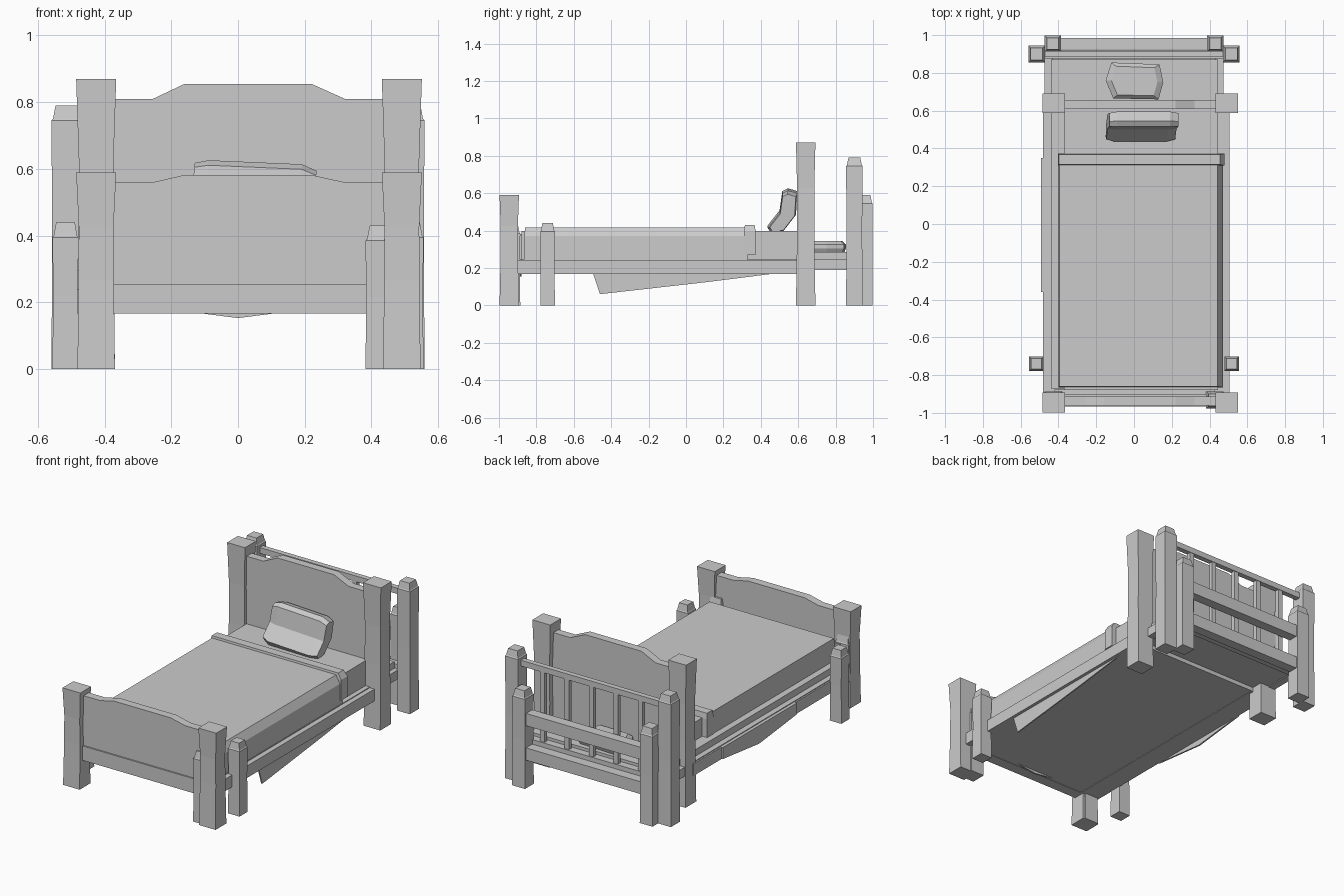
import bpy
import bmesh
from mathutils import Vector

cube = bpy.data.objects.get("Cube")
if cube:
    bpy.data.objects.remove(cube, do_unlink=True)

grey = bpy.data.materials.new("plain grey")
grey.use_nodes = True
colour = (0.6, 0.6, 0.6, 1)
grey.diffuse_color = colour
grey.node_tree.nodes["Principled BSDF"].inputs["Base Color"].default_value = colour


def finish(name, bm):
    bmesh.ops.recalc_face_normals(bm, faces=bm.faces)
    mesh = bpy.data.meshes.new(name)
    bm.to_mesh(mesh)
    bm.free()
    mesh.materials.append(grey)
    obj = bpy.data.objects.new(name, mesh)
    bpy.context.collection.objects.link(obj)
    return obj


def loft(name, rings):
    """Skin a list of equal-sized point rings and cap both ends."""
    bm = bmesh.new()
    rows = [[bm.verts.new(p) for p in ring] for ring in rings]
    n = len(rows[0])
    for a, b in zip(rows, rows[1:]):
        for i in range(n):
            j = (i + 1) % n
            bm.faces.new((a[i], a[j], b[j], b[i]))
    bm.faces.new(rows[0])
    bm.faces.new(rows[-1])
    return finish(name, bm)


def rect(x0, x1, y0, y1, z):
    return [(x0, y0, z), (x1, y0, z), (x1, y1, z), (x0, y1, z)]


def box(name, x, y, z):
    return loft(name, [rect(*x, *y, h) for h in z])


def post(name, x, y, levels):
    """Square post from (height, half width, half depth) levels."""
    return loft(name, [rect(x - w, x + w, y - d, y + d, z) for z, w, d in levels])


def plate(name, profile, y0, y1):
    """Extrude an x-z outline along y."""
    return loft(name, [[(x, y, z) for x, z in profile] for y in (y0, y1)])


def side_plate(name, profile, x0, x1):
    """Extrude a y-z outline along x."""
    return loft(name, [[(x, y, z) for y, z in profile] for x in (x0, x1)])


MID = 0.033  # centre line of the main bed

# Flared main posts
for side, sx in (("left", 1), ("right", -1)):
    x = MID + sx * 0.458
    for end, y, h in (("foot", -0.945, 0.59), ("head", 0.64, 0.87)):
        post(f"{end}_post_{side}", x, y,
             [(0, 0.056, 0.052), (h * 0.45, 0.053, 0.046),
              (h * 0.72, 0.052, 0.046), (h, 0.06, 0.052)])

# Frame posts with tapered caps
cap_posts = (("tall_back_post", 0.515, 0.90, 0.79, 0.044),
             ("low_back_post", 0.43, 0.955, 0.59, 0.043),
             ("side_front_post", 0.517, -0.74, 0.44, 0.039),
             ("low_front_post", 0.428, -0.932, 0.43, 0.046))
for name, x, y, h, w in cap_posts:
    for side, sx in (("left", 1), ("right", -1)):
        post(f"{name}_{side}", sx * x, y,
             [(0, w, w), (h * 0.5, w * 0.95, w * 0.95), (h - 0.045, w, w),
              (h - 0.04, w * 0.9, w * 0.9), (h, w * 0.72, w * 0.72)])


# Shaped boards with a raised middle and a shallow top band
def crest(end, mid):
    return [(-0.39, end), (-0.255, end), (-0.16, mid), (0.22, mid), (0.32, end), (0.46, end)]


def board(name, y0, y1, bottom, end, mid, band_end, band_mid):
    plate(name, [(-0.39, bottom)] + crest(end, mid) + [(0.46, bottom)], y0, y1)
    plate(name + "_top_band", crest(end, mid) + crest(band_end, band_mid)[::-1],
          y0 - 0.004, y1)


board("headboard", 0.612, 0.657, 0.2, 0.81, 0.855, 0.715, 0.762)
board("footboard", -0.958, -0.912, 0.17, 0.56, 0.582, 0.507, 0.532)
box("footboard_lower_rail", (-0.40, 0.44), (-0.967, -0.9), (0.167, 0.255))
box("inner_foot_rail", (-0.42, 0.43), (-0.905, -0.875), (0.19, 0.38))

# Base, rails and lower mattress
box("bed_base", (-0.42, 0.48), (-0.9, 0.62), (0.17, 0.235))
for side, sx in (("left", 1), ("right", -1)):
    a, b = sorted((MID + sx * 0.435, MID + sx * 0.472))
    a, b = (-0.483, a + 0.08) if sx < 0 else (a, b)
    box(f"main_side_rail_{side}", (a, b), (-0.9, 0.62), (0.167, 0.24))
    a, b = sorted((sx * 0.43, sx * 0.474))
    box(f"back_side_rail_{side}", (a, b), (-0.89, 0.92), (0.19, 0.245))
box("back_base", (-0.46, 0.46), (0.6, 0.875), (0.195, 0.235))
box("lower_mattress", (-0.44, 0.445), (-0.87, 0.87), (0.23, 0.285))

# Mattress, blanket and folded strip
box("mattress", (-0.37, 0.445), (-0.88, 0.61), (0.24, 0.397))
loft("blanket", [rect(-0.40, 0.472, -0.865, 0.33, 0.24),
                 rect(-0.40, 0.47, -0.865, 0.33, 0.37),
                 rect(-0.395, 0.442, -0.86, 0.33, 0.417)])
loft("blanket_fold", [rect(-0.403, 0.478, 0.31, 0.372, 0.27),
                      rect(-0.403, 0.478, 0.31, 0.372, 0.395),
                      rect(-0.398, 0.455, 0.315, 0.367, 0.43)])

# Leaning pillow, bent over its length
profile = [(0.437, 0.42), (0.455, 0.39), (0.52, 0.402), (0.588, 0.49),
           (0.595, 0.605), (0.545, 0.62), (0.515, 0.605), (0.5, 0.5)]
mid_point = Vector((0.53, 0.505))
rings = []
for x, scale, tilt in ((-0.14, 0.88, 0.012), (-0.10, 1, 0.006), (0.18, 1, -0.006), (0.225, 0.88, -0.012)):
    ring = []
    for p in profile:
        q = mid_point + (Vector(p) - mid_point) * scale
        ring.append((x + (q.y - 0.5) * 0.1, q.x, q.y + tilt))
    rings.append(ring)
loft("leaning_pillow", rings)

# Flat pillow behind the headboard
outline = [(-0.11, 0.665), (0.13, 0.66), (0.155, 0.75), (0.135, 0.845), (-0.12, 0.855), (-0.15, 0.76)]
loft("flat_pillow", [[(x * s, 0.757 + (y - 0.757) * s, z) for x, y in outline]
                     for z, s in ((0.28, 0.9), (0.305, 1), (0.325, 1), (0.345, 0.8))])

# Slatted back with spindles
box("spindle_top_rail", (-0.49, 0.49), (0.883, 0.915), (0.695, 0.73))
box("spindle_bottom_rail", (-0.49, 0.49), (0.875, 0.92), (0.185, 0.27))
for i in range(5):
    x = (i - 2) * 0.165
    box(f"spindle_{i + 1}", (x - 0.015, x + 0.015), (0.886, 0.912), (0.25, 0.71))
for name, z in (("upper", 0.38), ("lower", 0.17)):
    box(f"back_{name}_board", (-0.41, 0.41), (0.925, 0.985), (z, z + 0.075))

# Hanging sheet corners
side_plate("hanging_sheet_left", [(-0.5, 0.18), (-0.46, 0.06), (0.1, 0.123), (0.45, 0.167), (0.45, 0.18)],
           0.478, 0.486)
side_plate("hanging_sheet_right", [(-0.36, 0.24), (-0.36, 0.17), (0.0, 0.13), (0.35, 0.17), (0.35, 0.24)],
           -0.493, -0.483)
plate("hanging_sheet_front", [(-0.17, 0.175), (0.0, 0.153), (0.17, 0.175)], -0.89, -0.88)
